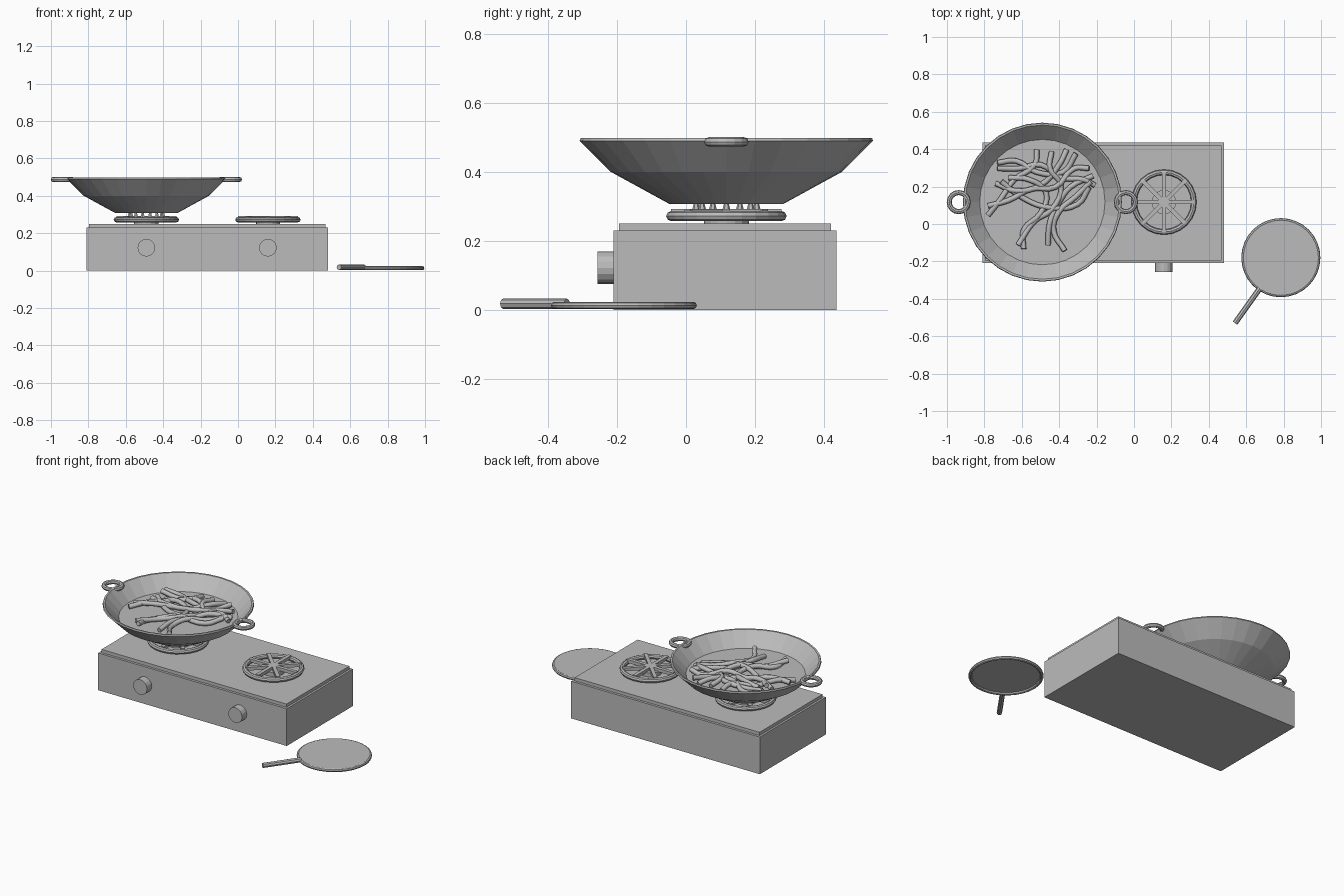
import bpy, math
from math import sin, cos, pi
from mathutils import Vector

cube = bpy.data.objects.get("Cube")
if cube:
    bpy.data.objects.remove(cube, do_unlink=True)

grey = bpy.data.materials.new("plain grey")
grey.use_nodes = True
GREY = (0.5, 0.5, 0.5, 1)
grey.diffuse_color = GREY
grey.node_tree.nodes["Principled BSDF"].inputs["Base Color"].default_value = GREY


def finish(name):
    ob = bpy.context.object
    ob.name = name
    ob.data.materials.append(grey)
    return ob


def box(name, centre, size, turn=0):
    bpy.ops.mesh.primitive_cube_add(size=1, location=centre, rotation=(0, 0, turn))
    bpy.context.object.scale = size
    return finish(name)


def rod(name, start, end, radius, sides, tip=None):
    a, b = Vector(start), Vector(end)
    bpy.ops.mesh.primitive_cone_add(
        vertices=sides, radius1=radius, radius2=radius if tip is None else tip,
        depth=(b - a).length, location=(a + b) / 2,
        rotation=(b - a).to_track_quat('Z', 'Y').to_euler())
    return finish(name)


def ring(name, centre, major, minor, sides):
    bpy.ops.mesh.primitive_torus_add(
        location=centre, major_radius=major, minor_radius=minor,
        major_segments=sides, minor_segments=8, rotation=(0, 0, 0))
    return finish(name)


def lathe(name, centre, profile, sides):
    """Spin a closed profile whose two ends lie on the axis."""
    n = len(profile) - 2
    verts = [(0, 0, profile[0][1]), (0, 0, profile[-1][1])]
    for r, z in profile[1:-1]:
        verts += [(r * cos(2 * pi * i / sides), r * sin(2 * pi * i / sides), z)
                  for i in range(sides)]
    at = lambda k, i: 2 + k * sides + i % sides
    faces = []
    for i in range(sides):
        faces.append((0, at(0, i + 1), at(0, i)))
        faces.append((1, at(n - 1, i), at(n - 1, i + 1)))
        faces += [(at(k, i), at(k, i + 1), at(k + 1, i + 1), at(k + 1, i))
                  for k in range(n - 1)]
    mesh = bpy.data.meshes.new(name)
    mesh.from_pydata(verts, [], faces)
    ob = bpy.data.objects.new(name, mesh)
    ob.location = centre
    mesh.materials.append(grey)
    bpy.context.collection.objects.link(ob)
    return ob


# Stove body and raised top
box("stove_body", (-0.165, 0.113, 0.115), (1.29, 0.645, 0.23))
box("stove_top", (-0.165, 0.113, 0.239), (1.265, 0.615, 0.022))

# Burners and knobs
BY = 0.117
PAN_X, FREE_X = -0.49, 0.16
for side, x in (("right", PAN_X), ("left", FREE_X)):
    rod(side + "_burner_hub", (x, BY, 0.245), (x, BY, 0.275), 0.065, 16)
    ring(side + "_burner_ring", (x, BY, 0.272), 0.16, 0.0145, 24)
    for k in range(4):
        box(side + "_burner_bar", (x, BY, 0.282), (0.32, 0.022, 0.02), k * pi / 4)
    rod(side + "_knob", (x, -0.2, 0.122), (x, -0.256, 0.122), 0.047, 16)

# Flames under the pan
for k in range(14):
    a = 2 * pi * k / 14
    fx, fy = PAN_X + 0.09 * cos(a), BY + 0.09 * sin(a)
    rod("flame", (fx, fy, 0.28), (fx, fy, 0.312), 0.014, 6, 0.006)

# Pan with flat filled floor and two ring handles
lathe("pan", (PAN_X, BY, 0), [
    (0, 0.307), (0.165, 0.307), (0.335, 0.4), (0.425, 0.49), (0.422, 0.498),
    (0.412, 0.497), (0.335, 0.415), (0, 0.415)], 32)
for side, s in (("right", -1), ("left", 1)):
    ring(side + "_pan_handle", (PAN_X + s * 0.447, BY, 0.487), 0.051, 0.0135, 16)

# Noodles: paths in hundredths of a unit from the pan centre
noodles = [
    [(-3, 28), (-4, 20), (-15, 12), (-22, 2), (-29, -7)],
    [(-24, 18), (-12, 18), (-1, 20), (10, 13), (22, 12), (28, 9)],
    [(-29, -2), (-18, 1), (-6, 7), (7, 8), (17, 18), (25, 18)],
    [(-10, -25), (-10, -15), (-1, -6), (2, 5), (-7, 12), (-18, 13)],
    [(3, -23), (4, -11), (9, 0), (15, 8), (27, 14)],
    [(12, -26), (6, -15), (9, -5), (18, 3), (26, 11)],
    [(13, 28), (9, 20), (-1, 9), (-14, 6), (-25, 10)],
    [(-22, 11), (-10, 2), (4, -3), (19, -1), (25, 8)],
    [(5, 27), (4, 18), (10, 9), (5, -4), (-4, -10), (-13, -23)],
    [(18, 26), (11, 16), (-3, 16), (-14, 22), (-24, 21)],
]
for n, path in enumerate(noodles):
    curve = bpy.data.curves.new("noodle", 'CURVE')
    curve.dimensions = '3D'
    curve.bevel_depth = 0.0145
    curve.bevel_resolution = 1
    curve.resolution_u = 4
    curve.use_fill_caps = True
    spline = curve.splines.new('BEZIER')
    spline.bezier_points.add(len(path) - 1)
    for k, (point, (px, py)) in enumerate(zip(spline.bezier_points, path)):
        lift = 0.426 + 0.014 * ((n + k) % 2) + 0.002 * (n % 3)
        point.co = (PAN_X + px / 100, BY + py / 100, lift)
        point.handle_left_type = point.handle_right_type = 'AUTO'
    curve.materials.append(grey)
    ob = bpy.data.objects.new("noodle", curve)
    bpy.context.collection.objects.link(ob)

# Lid lying beside the stove: thin plate, rounded rim and a rod handle
LX, LY = 0.785, -0.18
lathe("lid_plate", (LX, LY, 0), [(0, 0.014), (0.2, 0.014), (0.2, 0.022), (0, 0.022)], 32)
ring("lid_rim", (LX, LY, 0.013), 0.201, 0.0105, 32)
rod("lid_handle", (0.672, -0.345, 0.018), (0.54, -0.53, 0.018), 0.015, 8)
